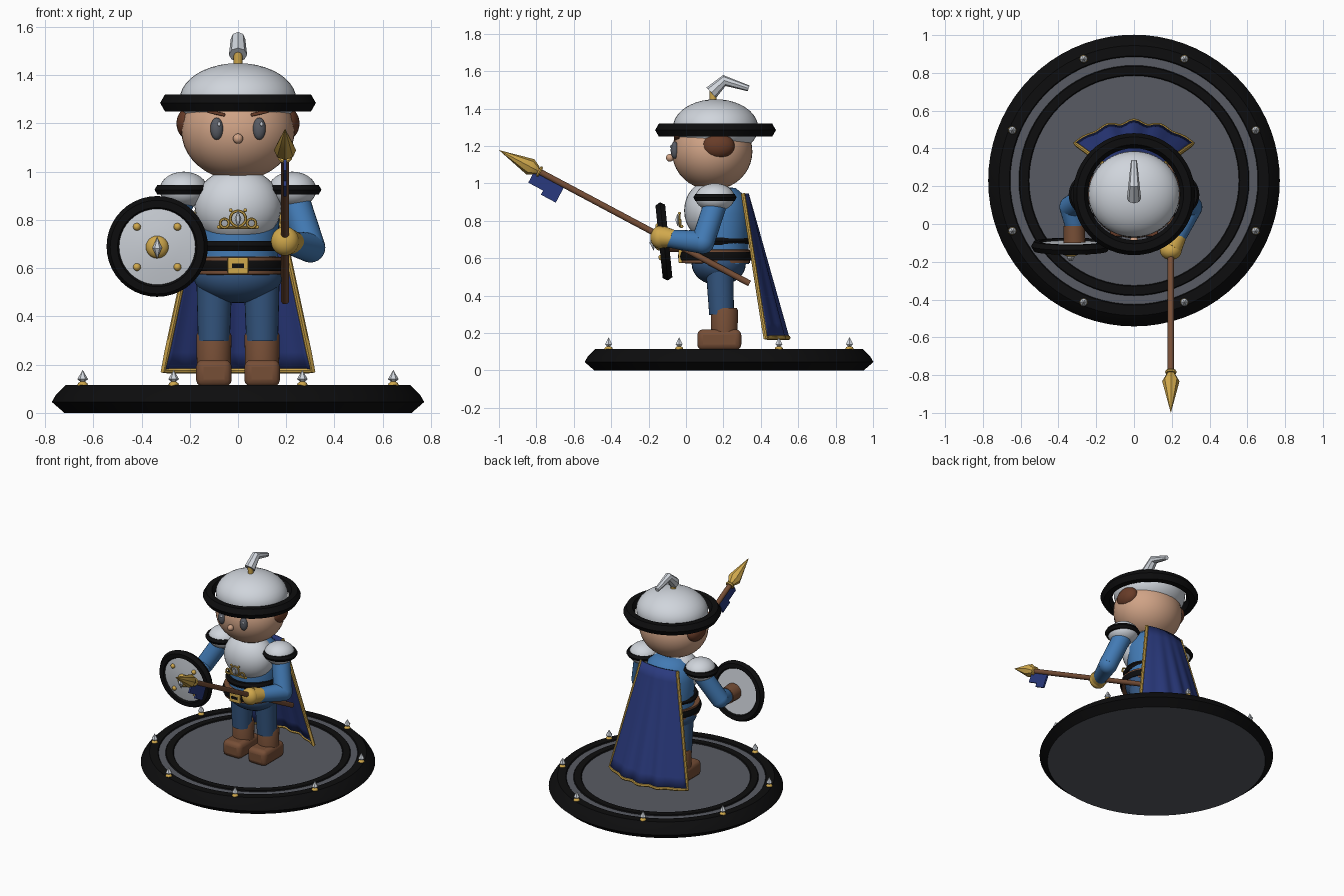
import bpy, bmesh, math
from mathutils import Vector, Matrix

if "Cube" in bpy.data.objects:
    bpy.data.objects.remove(bpy.data.objects["Cube"])

def mat(name, r, g, b):
    m = bpy.data.materials.new(name)
    lin = [((c / 255 + 0.055) / 1.055) ** 2.4 if c > 10 else c / 255 / 12.92 for c in (r, g, b)]
    m.diffuse_color = (*lin, 1)
    m.use_nodes = True
    m.node_tree.nodes["Principled BSDF"].inputs["Base Color"].default_value = m.diffuse_color
    return m

BLACK = mat("black", 13, 13, 14)
STONE = mat("stone grey", 88, 91, 99)
SILVER = mat("silver", 208, 213, 220)
GOLD = mat("gold", 208, 168, 76)
LEATHER = mat("leather brown", 118, 78, 54)
HAIR = mat("hair brown", 104, 60, 40)
SKIN = mat("skin", 208, 163, 134)
BLUE = mat("sleeve blue", 66, 122, 180)
PANTS = mat("trouser blue", 52, 86, 128)
NAVY = mat("cape navy", 42, 58, 126)

def finish(name, bm, mats, matrix=None):
    if matrix:
        bm.transform(matrix)
    bmesh.ops.recalc_face_normals(bm, faces=bm.faces)
    me = bpy.data.meshes.new(name)
    bm.to_mesh(me)
    bm.free()
    for m in mats if isinstance(mats, list) else [mats]:
        me.materials.append(m)
    ob = bpy.data.objects.new(name, me)
    bpy.context.collection.objects.link(ob)
    return ob

def place(loc, scale=(1, 1, 1), axis=(0, 0, 1)):
    rot = Vector(axis).to_track_quat('Z', 'Y').to_matrix().to_4x4()
    return Matrix.Translation(loc) @ rot @ Matrix.Diagonal((*scale, 1))

def lathe(name, prof, m, loc, scale=(1, 1, 1), axis=(0, 0, 1), segs=40, closed=False, rule=None):
    """Revolve (radius, height) points about an axis."""
    bm = bmesh.new()
    rings = [[bm.verts.new((r * math.cos(a), r * math.sin(a), z)) for r, z in prof]
             for a in (2 * math.pi * i / segs for i in range(segs))]
    n = len(prof)
    for i in range(segs):
        a, b = rings[i], rings[(i + 1) % segs]
        for j in range(n if closed else n - 1):
            k = (j + 1) % n
            f = bm.faces.new((a[j], b[j], b[k], a[k]))
            if rule:
                f.material_index = rule((prof[j][0] + prof[k][0]) / 2)
    bmesh.ops.remove_doubles(bm, verts=bm.verts, dist=1e-6)
    return finish(name, bm, m, place(loc, scale, axis))

def ring(name, major, minor, m, loc, axis=(0, 0, 1), sides=6, segs=40):
    prof = [(major + minor * math.cos(2 * math.pi * i / sides), minor * math.sin(2 * math.pi * i / sides))
            for i in range(sides)]
    return lathe(name, prof, m, loc, axis=axis, segs=segs, closed=True)

def ball(name, radii, m, loc, axis=(0, 0, 1), segs=32):
    if not isinstance(radii, tuple):
        radii = (radii,) * 3
    bm = bmesh.new()
    bmesh.ops.create_uvsphere(bm, u_segments=segs, v_segments=segs // 2, radius=1)
    return finish(name, bm, m, place(loc, radii, axis))

def rod(name, a, b, ra, rb, m, segs=20):
    a, b = Vector(a), Vector(b)
    h = (b - a).length
    return lathe(name, [(0, 0), (ra, 0), (rb, h), (0, h)], m, a, axis=b - a, segs=segs)

def limb(name, pts, radii, m):
    for i in range(len(pts) - 1):
        rod(name, pts[i], pts[i + 1], radii[i], radii[i + 1], m, 24)
    for p, r in zip(pts, radii):
        ball(name + "_joint", r, m, p, segs=24)

def box(name, size, m, loc, bevel=0.0, rot_y=0.0):
    bm = bmesh.new()
    bmesh.ops.create_cube(bm, size=1)
    ob = finish(name, bm, m, Matrix.Translation(loc) @ Matrix.Rotation(rot_y, 4, 'Y') @ Matrix.Diagonal((*size, 1)))
    if bevel:
        mod = ob.modifiers.new("bevel", 'BEVEL')
        mod.width, mod.segments = bevel, 3
    return ob

def tube(name, pts, radii, m, depth=1.0):
    cu = bpy.data.curves.new(name, 'CURVE')
    cu.dimensions, cu.bevel_depth, cu.bevel_resolution, cu.use_fill_caps = '3D', depth, 2, True
    sp = cu.splines.new('POLY')
    sp.points.add(len(pts) - 1)
    for p, co, r in zip(sp.points, pts, radii):
        p.co, p.radius = (*co, 1), r
    cu.materials.append(m)
    ob = bpy.data.objects.new(name, cu)
    bpy.context.collection.objects.link(ob)
    bpy.ops.object.select_all(action='DESELECT')
    bpy.context.view_layer.objects.active = ob
    ob.select_set(True)
    bpy.ops.object.convert(target='MESH')

# Round base with black rim, inner ring and eight studs
lathe("base", [(0, 0), (.72, 0), (.772, .045), (.755, .075), (.715, .115), (.66, .115), (.655, .108), (.61, .108),
               (.605, .115), (.56, .115), (.555, .108), (0, .108)], [STONE, BLACK], (0, .23, 0), segs=72,
      rule=lambda r: int(r > .65 or .55 < r < .612))
for i in range(8):
    t = math.radians(22.5 + 45 * i)
    x, y = .697 * math.cos(t), .23 + .697 * math.sin(t)
    ball("stud_seat", (.022, .022, .016), GOLD, (x, y, .115), segs=12)
    lathe("stud_spike", [(0, .12), (.022, .14), (0, .178)], SILVER, (x, y, 0), segs=6)

# Legs and boots
for s in (-1, 1):
    rod("leg", (s * .1, .19, .3), (s * .098, .18, .54), .066, .074, PANTS, 28)
    lathe("boot_shaft", [(0, .17), (.07, .17), (.073, .32), (.066, .335), (0, .335)], LEATHER, (s * .1, .205, 0))
    box("boot_foot", (.148, .235, .112), LEATHER, (s * .1, .178, .164), .03)
ball("hips", (.185, .145, .115), PANTS, (0, .175, .57))

# Torso, breastplate and belts
lathe("torso", [(0, .57), (.17, .57), (.165, .7), (.175, .84), (.15, .93), (.09, .975), (0, .985)], BLUE,
      (0, .185, 0), (1, .9, 1))
ball("breastplate", (.18, .14, .16), SILVER, (0, .13, .855))
lathe("upper_belt", [(.15, .672), (.168, .672), (.178, .692), (.168, .712), (.15, .712)], BLACK, (0, .165, 0),
      closed=True)
lathe("belt", [(.15, .572), (.183, .575), (.183, .645), (.15, .648)], LEATHER, (0, .158, 0), closed=True)
lathe("belt_band", [(.15, .588), (.188, .588), (.195, .61), (.188, .632), (.15, .632)], BLACK, (0, .158, 0),
      closed=True)
box("buckle", (.085, .022, .07), GOLD, (0, -.03, .61), .006)
box("buckle_bar", (.05, .026, .018), BLACK, (0, -.031, .61))

# Chest emblem
ring("emblem_arch", .032, .006, GOLD, (0, -.035, .805), (0, -1, 0), segs=20)
lathe("emblem_spike", [(0, -.035), (.014, 0), (0, .035)], SILVER, (0, -.045, .805), segs=6)
for s in (-1, 1):
    ring("emblem_loop", .018, .006, GOLD, (s * .056, -.03, .786), (0, -1, 0), segs=16)
    ball("emblem_bead", .008, GOLD, (s * .03, -.035, .84), segs=10)
    ball("emblem_bead", .008, GOLD, (s * .08, -.022, .77), segs=10)
rod("emblem_bar", (-.075, -.025, .768), (.075, -.025, .768), .006, .006, GOLD, 8)

# Shoulder guards
for s in (-1, 1):
    ball("shoulder_guard", (.1, .105, .075), SILVER, (s * .225, .155, .925))
    ring("shoulder_rim", .094, .022, BLACK, (s * .23, .155, .925))

# Arms, glove and cuff
limb("spear_arm", [(.23, .16, .9), (.3, .09, .685), (.215, -.09, .705)], [.062, .062, .048], BLUE)
rod("glove_cuff", (.235, -.06, .705), (.2, -.12, .712), .045, .058, GOLD)
ball("glove", (.058, .05, .06), GOLD, (.195, -.14, .712))
limb("shield_arm", [(-.23, .16, .9), (-.335, .09, .71), (-.315, -.01, .69)], [.062, .06, .05], BLUE)
rod("shield_cuff", (-.317, -.01, .69), (-.315, -.1, .69), .056, .058, LEATHER)

# Shield, slightly tipped forward at the top
n = Vector((0, -1, -.1)).normalized()
up = Vector((0, -.1, 1)).normalized()
c = Vector((-.335, -.118, .69))
lathe("shield_plate", [(0, -.015), (.17, -.015), (.17, .012), (.09, .024), (0, .03)], SILVER, c, axis=n)
ring("shield_rim", .18, .03, BLACK, c, n)
ball("shield_boss", (.047, .047, .028), GOLD, c + n * .028, n, 24)
lathe("shield_spike", [(0, -.045), (.02, 0), (0, .045)], SILVER, c + n * .06, axis=up, segs=6)
for sx in (-1, 1):
    for sz in (-1, 1):
        ball("shield_rivet", .016, GOLD, c + n * .022 + Vector((sx * .084, 0, 0)) + up * sz * .084, segs=12)

# Head and face
ball("head", (.235, .215, .205), SKIN, (0, .14, 1.17), segs=40)
ball("nose", .021, SKIN, (0, -.086, 1.137), segs=16)
for s in (-1, 1):
    ball("eye", (.027, .022, .046), STONE, (s * .088, -.06, 1.178), segs=20)
    ball("eye_glint", (.007, .005, .009), SILVER, (s * .088 + .01, -.08, 1.197), segs=10)
    box("eyebrow", (.075, .03, .014), HAIR, (s * .09, -.05, 1.243), .004, -s * .22)
    ball("hair_side", (.055, .088, .068), HAIR, (s * .2, .172, 1.2))

# Helmet with brim and bent plume
ball("helmet_dome", (.242, .228, .152), SILVER, (0, .158, 1.298), segs=40)
ring("helmet_brim", .283, .04, BLACK, (0, .158, 1.285), segs=48)
rod("plume_stem", (0, .145, 1.43), (0, .145, 1.51), .018, .02, GOLD)
tube("plume", [(0, .135, 1.485), (0, .205, 1.55), (0, .335, 1.508)], [.038, .03, .016], SILVER)

# Cape: bowed, gently folded sheet with gold trim
def cape_point(u, v):
    bow = 1 - u * u
    fold = .012 * v * math.cos(u * 14)
    return Vector((u * (.145 + .165 * v), .305 + .12 * v + bow * (.025 + .085 * v) + fold * bow, .945 - .77 * v))

bm = bmesh.new()
U, V = 28, 10
grid = [[bm.verts.new(cape_point(2 * i / U - 1, j / V)) for i in range(U + 1)] for j in range(V + 1)]
for j in range(V):
    for i in range(U):
        bm.faces.new((grid[j][i], grid[j][i + 1], grid[j + 1][i + 1], grid[j + 1][i]))
cape = finish("cape", bm, NAVY)
mod = cape.modifiers.new("thickness", 'SOLIDIFY')
mod.thickness, mod.offset = .012, 0
trim = [cape_point(-1, j / V) for j in range(V)] + [cape_point(2 * i / U - 1, 1) for i in range(U + 1)] \
    + [cape_point(1, 1 - j / V) for j in range(1, V + 1)]
tube("cape_trim", trim, [1] * len(trim), GOLD, .012)

# Spear with pennant
tip, butt = Vector((.195, -1, 1.178)), Vector((.195, .34, .465))
d = (butt - tip).normalized()
rod("spear_shaft", tip + d * .18, butt, .017, .017, LEATHER, 14)
lathe("spear_head", [(0, 0), (.046, .19), (.022, .235), (0, .235)], GOLD, tip, axis=d, segs=8)
ring("spear_collar", .022, .009, GOLD, tip + d * .245, d, segs=16)
down = Vector((0, d.z, -d.y))
bm = bmesh.new()
pennant = [(.22, .01), (.40, .01), (.40, .105), (.31, .105), (.31, .08), (.22, .08)]
face = bm.faces.new([bm.verts.new(tip + d * a + down * b - Vector((.006, 0, 0))) for a, b in pennant])
ext = bmesh.ops.extrude_face_region(bm, geom=[face])
bmesh.ops.translate(bm, vec=(.012, 0, 0), verts=[v for v in ext["geom"] if isinstance(v, bmesh.types.BMVert)])
finish("pennant", bm, NAVY)

# Smooth shading with sharp edges kept
bpy.ops.object.select_all(action='SELECT')
bpy.context.view_layer.objects.active = cape
bpy.ops.object.shade_smooth_by_angle(angle=math.radians(40))
